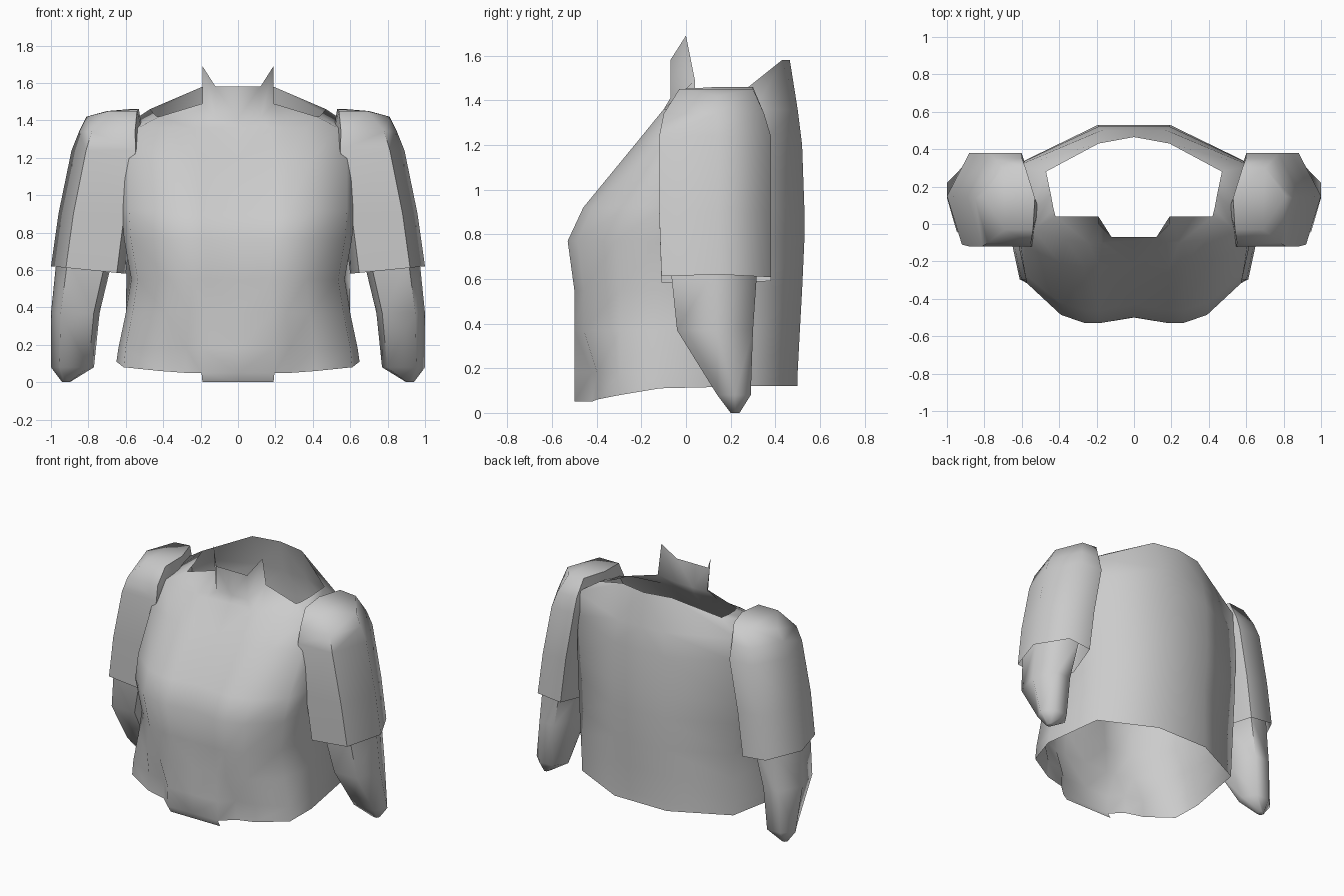
import bpy, bmesh

cube = bpy.data.objects.get("Cube")
if cube:
    bpy.data.objects.remove(cube, do_unlink=True)

GREY = (0.6, 0.6, 0.6, 1)
cloth = bpy.data.materials.new("light grey")
cloth.use_nodes = True
cloth.diffuse_color = GREY
cloth.node_tree.nodes["Principled BSDF"].inputs["Base Color"].default_value = GREY


def loft(name, rings, closed, cap_bottom=False, cap_top=False, extra=()):
    """Skin rings of equal length, then mirror the half across x = 0."""
    bm = bmesh.new()
    grid = [[bm.verts.new(p) for p in ring] for ring in rings]
    n = len(rings[0])
    for low, high in zip(grid, grid[1:]):
        for c in range(n if closed else n - 1):
            d = (c + 1) % n
            bm.faces.new((low[c], low[d], high[d], high[c]))
    if cap_bottom:
        bm.faces.new(grid[0][::-1])
    if cap_top:
        bm.faces.new(grid[-1])
    # strips hung on the first columns of a ring: (ring, points, above)
    for row, points, above in extra:
        base = grid[row][:len(points)]
        strip = [bm.verts.new(p) for p in points]
        low, high = (base, strip) if above else (strip, base)
        for c in range(len(points) - 1):
            bm.faces.new((low[c], low[c + 1], high[c + 1], high[c]))
    mesh = bpy.data.meshes.new(name)
    bm.to_mesh(mesh)
    bm.free()
    mesh.materials.append(cloth)
    obj = bpy.data.objects.new(name, mesh)
    bpy.context.collection.objects.link(obj)
    bpy.ops.object.select_all(action='DESELECT')
    obj.select_set(True)
    bpy.context.view_layer.objects.active = obj
    bpy.ops.object.shade_smooth_by_angle(angle=1.2)
    mirror = obj.modifiers.new("Mirror", 'MIRROR')
    mirror.merge_threshold = 0.001


# Torso: rows of height, half width, front depth, back depth
MID = 0.1
rows = [(0.12, 0.65, -0.50, 0.50), (0.18, 0.64, -0.50, 0.50),
        (0.37, 0.60, -0.50, 0.51), (0.55, 0.57, -0.50, 0.52),
        (0.77, 0.61, -0.53, 0.53), (0.92, 0.62, -0.46, 0.53),
        (1.20, 0.62, -0.23, 0.52), (1.36, 0.57, -0.10, 0.50)]
# Columns from front centre round to back centre: width share, depth share
columns = [(0, 1), (0.3, 1), (0.43, 1), (0.64, 0.93), (0.94, 0.66), (1, 0.36),
           (0.95, -0.53), (0.31, -1), (0, -1)]
hem = [0.05, 0.05, 0.05, 0.06, 0.08, 0.11, 0.12, 0.12, 0.12]

torso = []
for r, (z, width, front, back) in enumerate(rows):
    ring = []
    for c, (u, k) in enumerate(columns):
        x = u * width
        if r >= 4 and c == 0:
            k = 0.95                        # hollow breastbone
        if r < 2 and c in (2, 3):
            k = 0.87 if c == 2 else 0.83    # fold beside the front tab
        if c == 6:
            x = 0.58 + 0.03 * z             # straight back seam
        y = MID + k * (front - MID if k > 0 else MID - back)
        ring.append((x, y, hem[c] if r == 0 else z))
    torso.append(ring)

# Neck opening
torso.append([(0, -0.07, 1.41), (0.12, -0.07, 1.41), (0.19, 0.04, 1.49),
              (0.42, 0.04, 1.42), (0.43, 0.08, 1.42), (0.445, 0.16, 1.43),
              (0.47, 0.28, 1.46), (0.19, 0.43, 1.58), (0, 0.465, 1.58)])
collar = [(0, -0.07, 1.58), (0.12, -0.07, 1.58), (0.19, 0, 1.69)]
tab = [(0, -0.47, 0), (0.19, -0.47, 0)]
loft("jacket_body", torso, False,
     extra=[(len(torso) - 1, collar, True), (0, tab, False)])

# Arms: six sided tubes
HEX = [(0.12, 0), (0.8, 0), (1, 0.53), (0.7, 1), (0.26, 1), (0, 0.4)]


def tube(levels):
    """Levels are height, tilt, inner x, outer x, front y, back y."""
    return [[(a + (b - a) * u, f + (g - f) * v, z + tilt * u) for u, v in HEX]
            for z, tilt, a, b, f, g in levels]


shoulder_cap = [(0.54, -0.03, 1.45), (0.69, -0.03, 1.45), (0.81, 0.15, 1.42),
                (0.70, 0.30, 1.45), (0.58, 0.30, 1.46), (0.53, 0.14, 1.46)]
loft("sleeves", tube([(0.58, 0.04, 0.60, 1.00, -0.11, 0.38),
                      (0.90, 0, 0.56, 0.96, -0.12, 0.38),
                      (1.24, 0, 0.50, 0.89, -0.12, 0.38),
                      (1.34, 0, 0.51, 0.85, -0.10, 0.35)]) + [shoulder_cap],
     True, cap_top=True)

loft("forearms", tube([(0.00, 0, 0.90, 0.94, 0.20, 0.24),
                       (0.08, 0, 0.77, 1.00, 0.14, 0.29),
                       (0.37, 0, 0.74, 1.00, -0.04, 0.30),
                       (0.66, 0, 0.67, 0.97, -0.07, 0.32)]),
     True, cap_bottom=True, cap_top=True)
